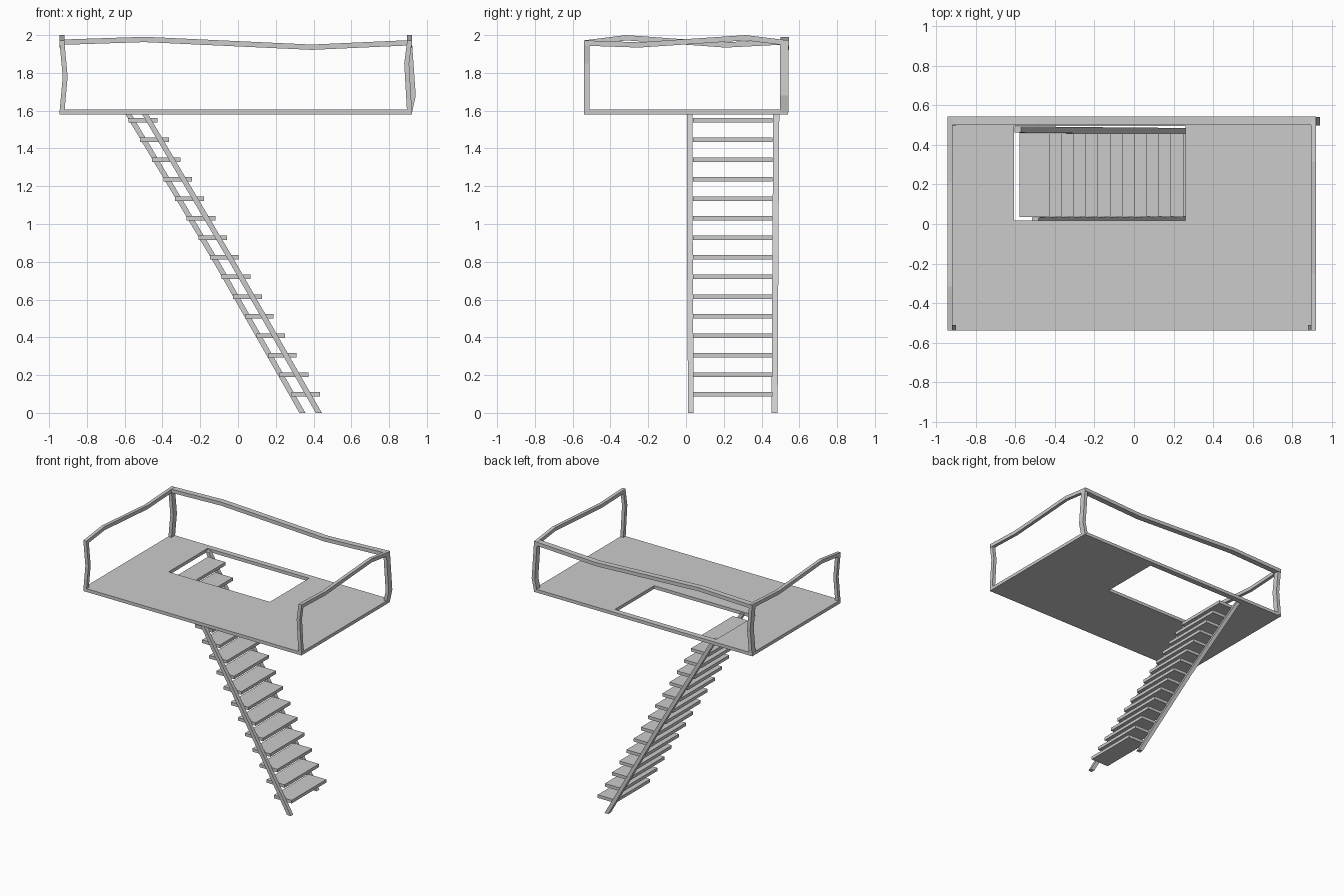
import bpy, bmesh
from mathutils import Vector

if "Cube" in bpy.data.objects:
    bpy.data.objects.remove(bpy.data.objects["Cube"])


def finish(name, bm):
    bmesh.ops.recalc_face_normals(bm, faces=bm.faces)
    me = bpy.data.meshes.new(name)
    bm.to_mesh(me)
    bm.free()
    ob = bpy.data.objects.new(name, me)
    bpy.context.collection.objects.link(ob)
    return ob


def beam(name, path, u, v):
    """Sweep a rectangle with half-extents u and v along a bent path."""
    u, v = Vector(u), Vector(v)
    bm = bmesh.new()
    rings = [[bm.verts.new(Vector(p) + a * u + b * v)
              for a, b in ((-1, -1), (1, -1), (1, 1), (-1, 1))] for p in path]
    for r, s in zip(rings, rings[1:]):
        for i in range(4):
            j = (i + 1) % 4
            bm.faces.new((r[i], r[j], s[j], s[i]))
    bm.faces.new(rings[0])
    bm.faces.new(rings[-1])
    return finish(name, bm)


# Deck with stairwell opening: a flat frame, extruded down
def rect(x0, x1, y0, y1, z):
    return [(x0, y0, z), (x1, y0, z), (x1, y1, z), (x0, y1, z)]


bm = bmesh.new()
outer = [bm.verts.new(p) for p in rect(-0.945, 0.921, -0.54, 0.54, 1.605)]
inner = [bm.verts.new(p) for p in rect(-0.607, 0.26, 0.018, 0.497, 1.605)]
top = [bm.faces.new((outer[i], outer[(i + 1) % 4], inner[(i + 1) % 4], inner[i]))
       for i in range(4)]
ext = bmesh.ops.extrude_face_region(bm, geom=top, use_keep_orig=True)
low = [e for e in ext["geom"] if isinstance(e, bmesh.types.BMVert)]
bmesh.ops.translate(bm, verts=low, vec=(0, 0, -0.025))
finish("deck", bm)

# Crooked posts: (name, y, half depth, path of x and z)
left = [(-0.932, 1.59), (-0.915, 1.78), (-0.932, 1.965)]
posts = [
    ("front_left_post", -0.526, 0.014, left),
    ("back_left_post", 0.52, 0.022, left),
    ("front_right_post", -0.526, 0.014, [(0.908, 1.59), (0.893, 1.85), (0.908, 1.965)]),
    ("back_right_post", 0.52, 0.022, [(0.908, 1.59), (0.928, 1.68), (0.908, 1.965)]),
]
for name, y, d, pts in posts:
    beam(name, [(x, y, z) for x, z in pts], (0.013, 0, 0), (0, d, 0))

# Wavy handrails
beam("back_rail", [(-0.945, 0.522, 1.962), (-0.495, 0.522, 1.977),
                   (0.39, 0.522, 1.936), (0.921, 0.522, 1.96)],
     (0, 0.022, 0), (0, 0, 0.014))
beam("left_rail", [(-0.932, -0.54, 1.958), (-0.932, -0.317, 1.986),
                   (-0.932, 0.21, 1.948), (-0.932, 0.54, 1.965)],
     (0.013, 0, 0), (0, 0, 0.014))
beam("right_rail", [(0.908, -0.54, 1.958), (0.908, -0.25, 1.948),
                    (0.908, 0.317, 1.986), (0.908, 0.54, 1.958)],
     (0.013, 0, 0), (0, 0, 0.014))

# Stair stringers
beam("front_stringer", [(-0.5, 0.019, 1.595), (-0.03, 0.021, 0.8), (0.428, 0.026, 0)],
     (0.016, 0, 0), (0, 0.015, 0))
beam("back_stringer", [(-0.588, 0.478, 1.595), (-0.115, 0.473, 0.8), (0.341, 0.469, 0)],
     (0.016, 0, 0), (0, 0.016, 0))

# Treads
for i in range(15):
    x, z = 0.358 - 0.0615 * i, 0.098 + 0.1036 * i
    beam(f"tread_{i + 1}", [(x, 0.036, z), (x, 0.459, z)],
         (0.076, 0, 0), (0, 0, 0.012))
